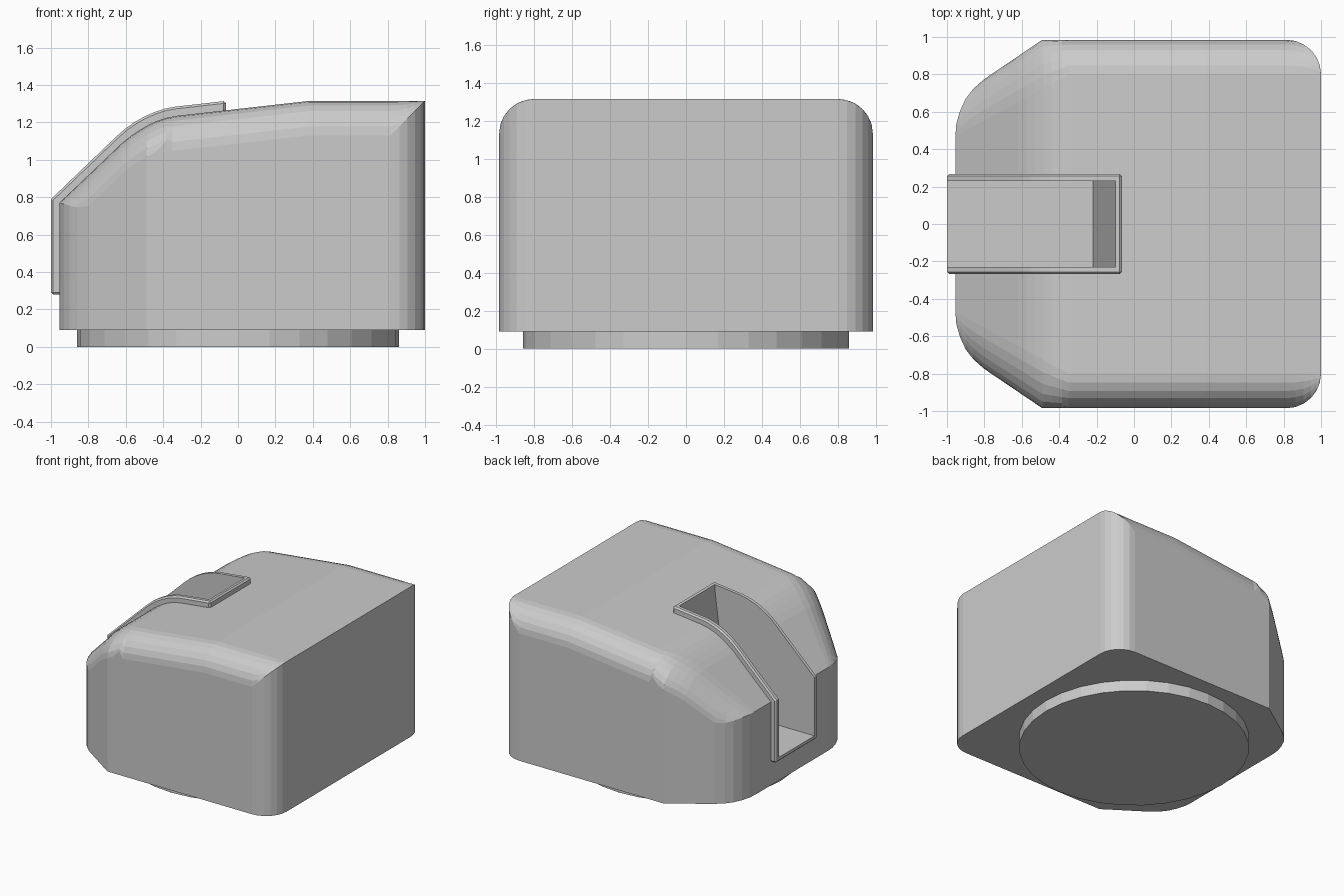
import bpy, bmesh, math

if "Cube" in bpy.data.objects:
    bpy.data.objects.remove(bpy.data.objects["Cube"])

R = 0.185          # corner and roof-edge radius
BOTTOM = 0.09      # underside of the housing

# side profile of the roof (x, z)
ROOF = [(-0.955, 0.77), (-0.62, 1.09), (-0.575, 1.126), (-0.53, 1.157), (-0.485, 1.184),
        (-0.44, 1.206), (-0.385, 1.224), (-0.33, 1.235), (0.38, 1.315), (1.0, 1.315)]
# half width of the plan outline (x, y), ending with the rounded rear corner
PLAN = [(-0.955, 0.47), (-0.95, 0.535), (-0.93, 0.605), (-0.90, 0.67), (-0.86, 0.722),
        (-0.80, 0.775), (-0.49, 0.985)]
PLAN += [(1 - R + R * math.sin(math.radians(a)), 0.8 + R * math.cos(math.radians(a)))
         for a in range(0, 91, 15)]
# half width of the flat part of the roof
FLAT = [(-0.955, 0.47), (-0.35, 0.8), (1.0, 0.8)]


def interp(table, x):
    for (x0, v0), (x1, v1) in zip(table, table[1:]):
        if x <= x1 + 1e-9:
            return v0 + (v1 - v0) * (x - x0) / (x1 - x0)
    return table[-1][1]


def finish(name, bm):
    bmesh.ops.remove_doubles(bm, verts=bm.verts, dist=1e-4)
    bmesh.ops.dissolve_degenerate(bm, edges=bm.edges, dist=1e-4)
    bmesh.ops.recalc_face_normals(bm, faces=bm.faces)
    mesh = bpy.data.meshes.new(name)
    bm.to_mesh(mesh)
    bm.free()
    ob = bpy.data.objects.new(name, mesh)
    bpy.context.collection.objects.link(ob)
    return ob


def loft(name, sections):
    bm = bmesh.new()
    rings = [[bm.verts.new(p) for p in s] for s in sections]
    n = len(rings[0])
    for a, b in zip(rings, rings[1:]):
        for i in range(n):
            j = (i + 1) % n
            bm.faces.new((a[i], a[j], b[j], b[i]))
    bm.faces.new(rings[0])
    bm.faces.new(rings[-1])
    return finish(name, bm)


def side_prism(name, outline, half_width):
    return loft(name, [[(x, y, z) for x, z in outline] for y in (-half_width, half_width)])


def apply_modifier(ob, kind, **settings):
    mod = ob.modifiers.new(kind.title(), kind)
    for key, value in settings.items():
        setattr(mod, key, value)
    bpy.ops.object.select_all(action='DESELECT')
    bpy.context.view_layer.objects.active = ob
    ob.select_set(True)
    bpy.ops.object.modifier_apply(modifier=mod.name)


def section(x, steps=6):
    w, s, top = interp(PLAN, x), interp(FLAT, x), interp(ROOF, x)
    chamfer = x < -0.35
    drop = 0.165 if chamfer else R
    reach = (w - s) * (0.878 if chamfer else 1.0)
    limit = max(R, reach)
    half = [(w, BOTTOM)]
    for k in range(steps, -1, -1):
        t = math.sin(math.pi / 2 * k / steps)
        u = min(1.0, reach * t / limit)
        half.append((s + (w - s) * t, top - drop * (1 - math.sqrt(1 - u * u))))
    return [(x, y, z) for y, z in half] + [(x, -y, z) for y, z in reversed(half)]


# housing lofted front to rear through its cross-sections
stations = sorted({round(x, 5) for x, _ in ROOF + PLAN + FLAT})
housing = loft("housing", [section(x) for x in stations])

# raised rim around the slot, following the roof
outer = [(-1.0, 0.28), (-1.0, 0.79), (-0.645, 1.13), (-0.60, 1.169), (-0.55, 1.204),
         (-0.50, 1.232), (-0.45, 1.254), (-0.39, 1.274), (-0.33, 1.285), (-0.065, 1.315)]
inner = [(-0.065, 1.24), (-0.32, 1.21), (-0.43, 1.18), (-0.515, 1.135), (-0.60, 1.07),
         (-0.93, 0.755), (-0.93, 0.28)]
rim = side_prism("slot_rim", outer + inner, 0.268)
apply_modifier(rim, 'BEVEL', width=0.012, segments=1, limit_method='ANGLE',
               angle_limit=math.radians(60))

# slot with level floor and steep rear wall
cutter = side_prism("slot_cutter", [(-1.2, 0.315), (-0.22, 0.315), (-0.10, 1.27),
                                    (-0.10, 1.5), (-1.2, 1.5)], 0.23)
cutter.hide_render = True
for part in (housing, rim):
    apply_modifier(part, 'BOOLEAN', object=cutter, operation='DIFFERENCE', solver='EXACT')
bpy.data.objects.remove(cutter)

# round foot under the housing
bpy.ops.mesh.primitive_cylinder_add(vertices=32, radius=0.86, depth=BOTTOM,
                                    location=(0, 0, BOTTOM / 2))
bpy.context.object.name = "round_foot"
